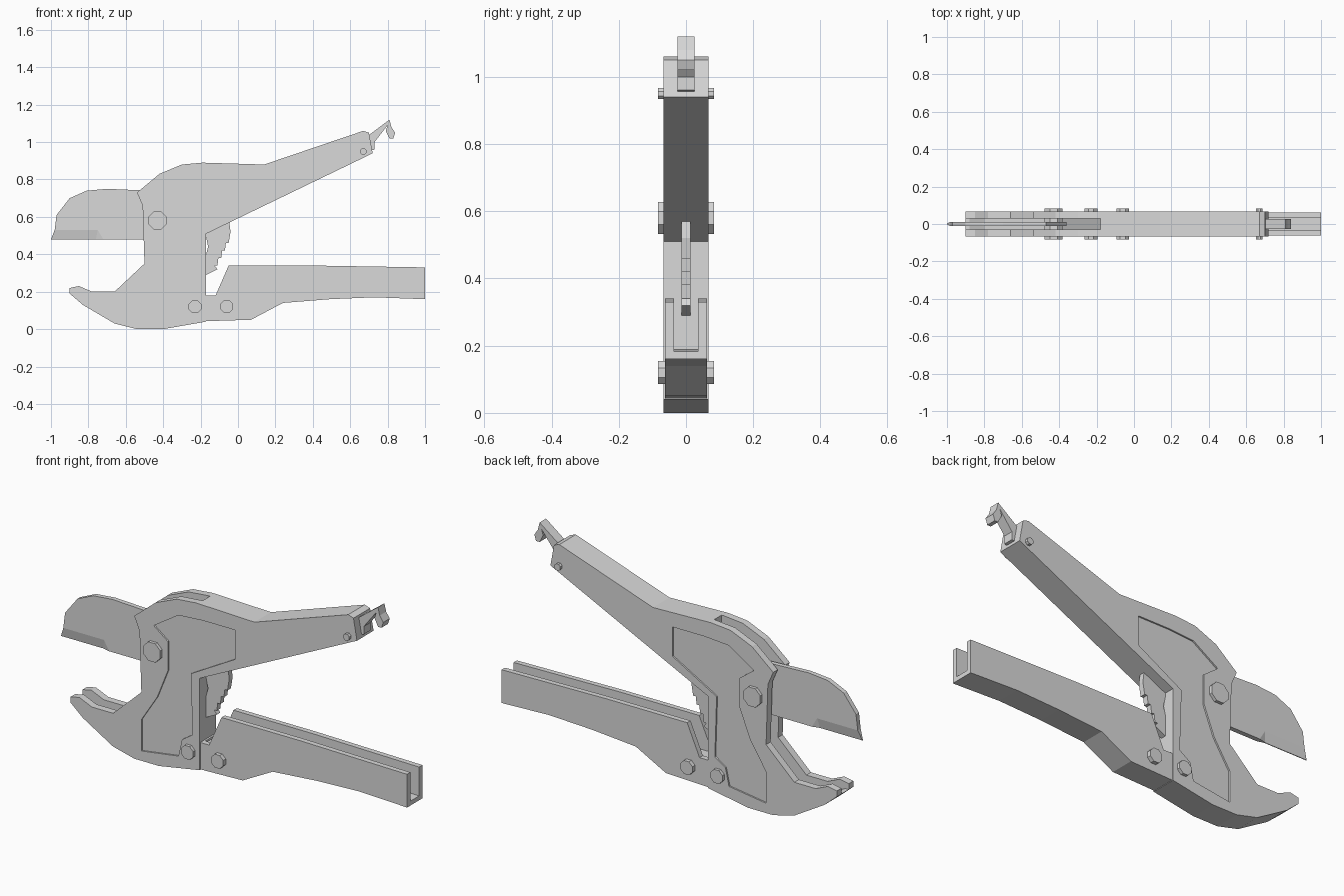
import bpy
import bmesh
import math

old_cube = bpy.data.objects.get("Cube")
if old_cube:
    bpy.data.objects.remove(old_cube, do_unlink=True)

# One plain metal grey for the whole tool
grey = bpy.data.materials.new("plain_grey")
grey.use_nodes = True
colour = (.7, .7, .7, 1)
grey.diffuse_color = colour
grey.node_tree.nodes["Principled BSDF"].inputs["Base Color"].default_value = colour

# Half thicknesses of the layers, measured from the middle plane
body_half = .067
handle_half = .062
channel_half = .035
slot_half = .03
hook_half = .026
ratchet_half = .014
blade_half = .012
edge_half = .002
bolt_half = .083
recess_depth = .008


def plate(name, outline, half, centre=0):
    """Side outline of (x, z) points thickened along y; a third value overrides half."""
    bm = bmesh.new()
    front, back = [
        [bm.verts.new((point[0], centre + sign * (point[2] if len(point) > 2 else half), point[1]))
         for point in outline]
        for sign in (-1, 1)]
    caps = [bm.faces.new(front), bm.faces.new(list(reversed(back)))]
    for i in range(len(outline)):
        bm.faces.new((front[i - 1], back[i - 1], back[i], front[i]))
    bm.normal_update()
    bmesh.ops.triangulate(bm, faces=caps)
    bmesh.ops.recalc_face_normals(bm, faces=bm.faces)
    mesh = bpy.data.meshes.new(name)
    bm.to_mesh(mesh)
    bm.free()
    mesh.materials.append(grey)
    part = bpy.data.objects.new(name, mesh)
    bpy.context.collection.objects.link(part)
    return part


def cut(target, cutter):
    modifier = target.modifiers.new("cut", "BOOLEAN")
    modifier.operation = "DIFFERENCE"
    modifier.solver = "EXACT"
    modifier.object = cutter
    bpy.context.view_layer.objects.active = target
    bpy.ops.object.modifier_apply(modifier=modifier.name)
    bpy.data.objects.remove(cutter, do_unlink=True)


def bolt(name, x, z, radius, sides=8):
    angles = [math.tau * (i + .5) / sides for i in range(sides)]
    plate(name, [(x + radius * math.cos(a), z + radius * math.sin(a)) for a in angles], bolt_half)


# Body with the fixed jaw and the upper handle
upper_handle = [(-.54, .73), (-.42, .83), (-.3, .88), (-.19, .89), (.14, .88),
                (.67, 1.06), (.7, 1.05), (.72, .94), (-.17, .51)]
fixed_jaw = [(-.17, .04), (-.4, 0), (-.54, 0), (-.66, .03), (-.83, .13), (-.9, .19),
             (-.9, .22), (-.85, .23), (-.78, .2), (-.66, .2)]
throat = [(-.5, .35), (-.51, .66)]
body = plate("body_and_upper_handle", upper_handle + fixed_jaw + throat, body_half)

# Slot for the blade, open at the top, the throat and along the jaw
slot = [(-1, .19), (-.88, .19), (-.8, .15), (-.4, .1), (-.18, .7), (-.18, 1), (-1, 1)]
cut(body, plate("blade_slot", slot, slot_half))

# Shallow recessed panel on each side
panel = [(.03, .81), (.03, .66), (-.22, .52), (-.21, .21), (-.27, .17), (-.29, .08),
         (-.5, .05), (-.5, .21), (-.41, .35), (-.35, .5), (-.35, .65), (-.43, .71),
         (-.29, .8), (-.15, .81)]
for side in (-1, 1):
    cut(body, plate("panel_cutter", panel, recess_depth, side * body_half))

# Lower handle, a channel open along the top
handle = plate("lower_handle", [
    (-.25, .18), (-.12, .18), (-.05, .34), (.4, .34), (1, .33), (1, .16),
    (.73, .17), (.49, .16), (.24, .14), (.07, .05), (-.25, .04)], handle_half)
channel = [(-.16, .17), (.49, .17), (.73, .19), (1.1, .18), (1.1, .5), (-.16, .5)]
cut(handle, plate("channel_cutter", channel, channel_half))

# Blade with a ground cutting edge
grind = [(-.98, .53), (-.75, .53), (-.72, .48)]
plate("blade", [(-.97, .61), (-.9, .7), (-.81, .74), (-.7, .75), (-.47, .74),
                (-.36, .6), (-.4, .48)] + grind[::-1], blade_half)
plate("blade_edge", grind + [(-.76, .48, edge_half), (-1, .48, edge_half)], blade_half)

# Toothed ratchet arm behind the body, each tooth a step down and back
teeth = []
for i in range(4):
    x, z = -.05 - .02 * i, .46 - .04 * i
    teeth += [(x, z), (x - .015, z)]
plate("ratchet", [(-.2, .6), (-.05, .6), (-.04, .52)] + teeth +
      [(-.11, .32), (-.17, .29), (-.2, .29), (-.2, .4), (-.17, .4), (-.16, .44),
       (-.17, .49), (-.2, .5)], ratchet_half)

# Locking hook at the end of the upper handle
plate("locking_hook", [
    (.69, .95), (.69, 1.03), (.81, 1.12), (.82, 1.08), (.84, 1.05), (.83, 1.02),
    (.81, 1.02), (.79, 1.06), (.8, 1.09), (.73, 1), (.73, .96)], hook_half)

# Bolts and pin running through both sides
bolt("blade_pivot_bolt", -.43, .58, .052)
bolt("body_bolt", -.23, .12, .037)
bolt("handle_bolt", -.06, .12, .037)
bolt("hook_pin", .67, .95, .018)
